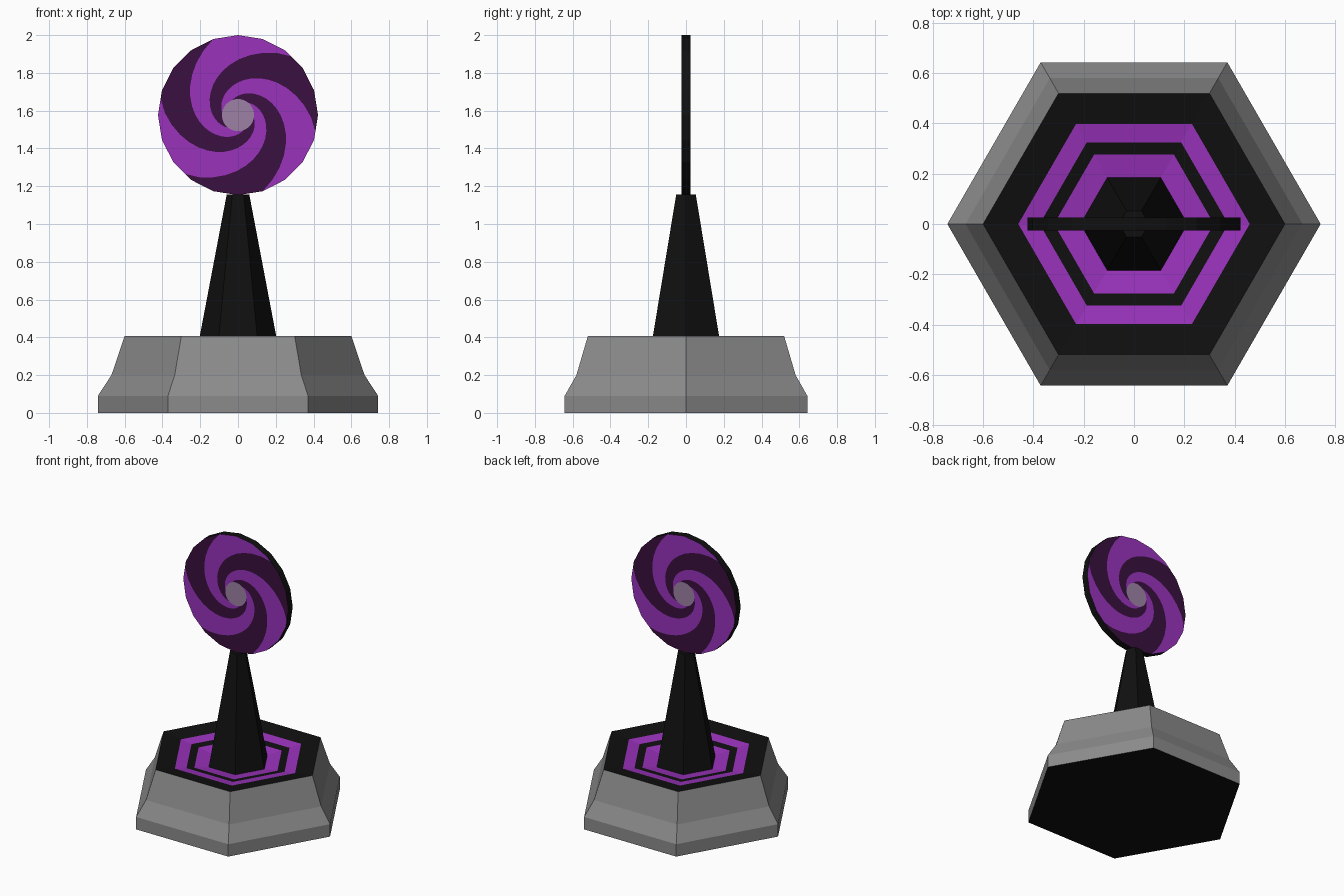
import bpy, bmesh, math

if "Cube" in bpy.data.objects:
    bpy.data.objects.remove(bpy.data.objects["Cube"])


def material(name, rgb):
    m = bpy.data.materials.new(name)
    m.diffuse_color = (*rgb, 1)
    m.use_nodes = True
    m.node_tree.nodes["Principled BSDF"].inputs["Base Color"].default_value = m.diffuse_color
    return m


GREY = material("grey", (0.26, 0.26, 0.26))
BLACK = material("black", (0.005, 0.005, 0.005))
PURPLE = material("purple", (0.32, 0.032, 0.50))
DARK = material("dark_purple", (0.042, 0.005, 0.05))
PALE = material("pale_mauve", (0.34, 0.22, 0.38))


def finish(name, bm, mats):
    bmesh.ops.remove_doubles(bm, verts=bm.verts, dist=1e-5)
    bmesh.ops.recalc_face_normals(bm, faces=bm.faces)
    me = bpy.data.meshes.new(name)
    bm.to_mesh(me)
    bm.free()
    for m in mats:
        me.materials.append(m)
    ob = bpy.data.objects.new(name, me)
    bpy.context.collection.objects.link(ob)
    return ob


def hex_loft(name, rings, bands, mats, bottom, top):
    """Hexagonal loft through (radius, z) rings; bands give a material per step."""
    bm = bmesh.new()
    loops = [[bm.verts.new((r * math.cos(k * math.pi / 3), r * math.sin(k * math.pi / 3), z))
              for k in range(6)] for r, z in rings]
    for i, mat in enumerate(bands):
        a, b = loops[i], loops[i + 1]
        for k in range(6):
            n = (k + 1) % 6
            bm.faces.new((a[k], a[n], b[n], b[k])).material_index = mat
    bm.faces.new(loops[0][::-1]).material_index = bottom
    bm.faces.new(loops[-1]).material_index = top
    return finish(name, bm, mats)


# Base: flared grey plinth, then a shallow black dish with purple bands
RIM_R, RIM_Z, DISH_R, DISH_Z = 0.60, 0.407, 0.213, 0.35


def dish(r):
    return (r, DISH_Z + (RIM_Z - DISH_Z) * (r - DISH_R) / (RIM_R - DISH_R))


hex_loft("base",
         [(0.742, 0), (0.742, 0.09), (0.67, 0.2)] + [dish(r) for r in (0.60, 0.46, 0.375, 0.318, 0.213)],
         [0, 0, 0, 1, 2, 1, 2], [GREY, BLACK, PURPLE], 1, 1)

# Tapered hexagonal post
hex_loft("post", [(DISH_R, DISH_Z), (0.06, 1.155)], [0], [BLACK], 0, 0)

# Disc: 20-sided, spiral arms on both faces
R, HALF, CZ, STEPS, RINGS, HUB = 0.4235, 0.025, 1.5765, 60, 18, 0.085
START, TWIST = math.radians(48), math.radians(114)


def rim_radius(a):
    """Radius of a 20-sided polygon at angle a."""
    s = math.pi / 10
    return R * math.cos(s / 2) / math.cos((a % s) - s / 2)


def spiral_point(i, j, side):
    r = R * (HUB / R) ** (i / RINGS)
    a = START + j * math.tau / STEPS + TWIST * math.log(R / r)
    if i == 0:
        r = rim_radius(a)
    return (side * r * math.cos(a), -side * HALF, CZ + r * math.sin(a))


bm = bmesh.new()
for side in (1, -1):
    grid = [[bm.verts.new(spiral_point(i, j, side)) for j in range(STEPS)] for i in range(RINGS + 1)]
    for i in range(RINGS):
        for j in range(STEPS):
            n = (j + 1) % STEPS
            f = bm.faces.new((grid[i][j], grid[i][n], grid[i + 1][n], grid[i + 1][j]))
            f.material_index = (j // 10) % 2
    bm.faces.new(grid[-1]).material_index = 2
# black edge of the disc
for k in range(STEPS):
    quad = []
    for t, y in ((k, -HALF), (k + 1, -HALF), (k + 1, HALF), (k, HALF)):
        a = START + t * math.tau / STEPS
        r = rim_radius(a)
        quad.append(bm.verts.new((r * math.cos(a), y, CZ + r * math.sin(a))))
    bm.faces.new(quad).material_index = 3
finish("spiral_disc", bm, [PURPLE, DARK, PALE, BLACK])
